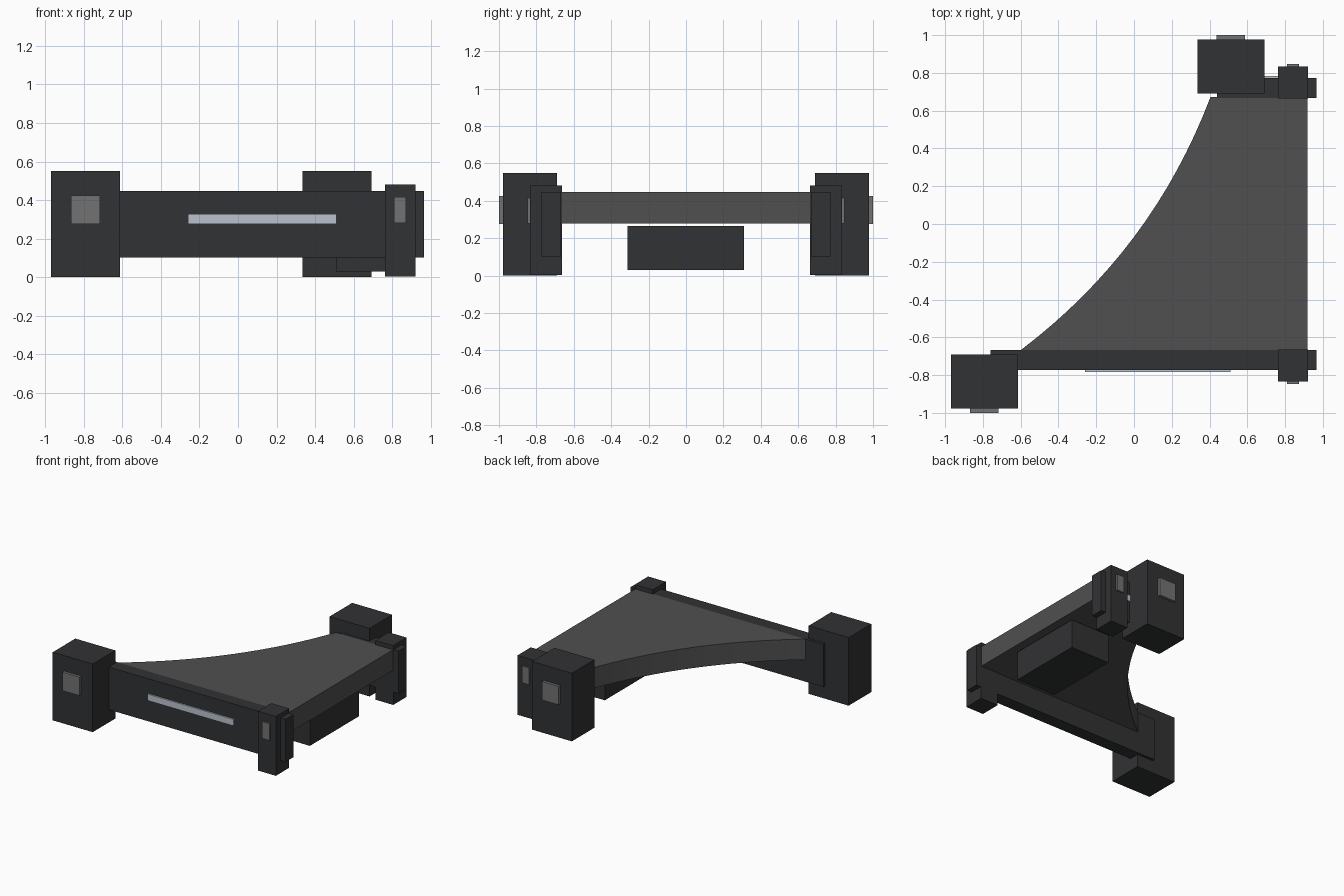
import bpy, bmesh

if "Cube" in bpy.data.objects:
    bpy.data.objects.remove(bpy.data.objects["Cube"])


def material(name, r, g, b):
    m = bpy.data.materials.new(name)
    m.diffuse_color = (r, g, b, 1)
    m.use_nodes = True
    m.node_tree.nodes["Principled BSDF"].inputs["Base Color"].default_value = m.diffuse_color
    return m


DARK = material("dark", 0.031, 0.032, 0.034)
GREY = material("deck_grey", 0.08, 0.08, 0.082)
PLATE = material("plate_grey", 0.17, 0.17, 0.17)
LIGHT = material("light_strip", 0.5, 0.54, 0.62)


def prism(name, outline, z0, z1, mat):
    """Extrude a flat outline from z0 up to z1."""
    bm = bmesh.new()
    face = bm.faces.new([bm.verts.new((x, y, z0)) for x, y in outline])
    top = bmesh.ops.extrude_face_region(bm, geom=[face])["geom"]
    bmesh.ops.translate(bm, vec=(0, 0, z1 - z0),
                        verts=[v for v in top if isinstance(v, bmesh.types.BMVert)])
    bmesh.ops.recalc_face_normals(bm, faces=bm.faces)
    mesh = bpy.data.meshes.new(name)
    bm.to_mesh(mesh)
    bm.free()
    mesh.materials.append(mat)
    obj = bpy.data.objects.new(name, mesh)
    bpy.context.collection.objects.link(obj)
    return obj


def box(name, x0, x1, y0, y1, z0, z1, mat):
    return prism(name, [(x0, y0), (x1, y0), (x1, y1), (x0, y1)], z0, z1, mat)


# Both sides share the same parts; only the x positions differ
sides = [("front", -1, -0.97, -0.76, (-0.26, 0.51)),
         ("back", 1, 0.335, 0.44, (0.59, 0.82))]
for side, s, post_x, beam_x, strip in sides:
    # Large post with its square plate
    box(side + "_large_post", post_x, post_x + 0.357, s * 0.69, s * 0.978, 0, 0.55, DARK)
    box(side + "_large_plate", post_x + 0.103, post_x + 0.253, s * 0.97, s * 1.0, 0.275, 0.425, PLATE)
    # Small post with its narrow plate
    box(side + "_small_post", 0.762, 0.922, s * 0.664, s * 0.834, 0.003, 0.482, DARK)
    box(side + "_small_plate", 0.81, 0.873, s * 0.82, s * 0.848, 0.28, 0.415, PLATE)
    # Side beam and its light strip
    box(side + "_beam", beam_x, 0.965, s * 0.668, s * 0.772, 0.103, 0.447, DARK)
    box(side + "_light_strip", *strip, s * 0.76, s * 0.784, 0.276, 0.328, LIGHT)

# Deck with a concave curved left edge
a, c, b = (-0.6, -0.668), (0.098, -0.139), (0.405, 0.673)
N = 16
edge = []
for i in range(N + 1):
    t = i / N
    edge.append(tuple((1 - t) ** 2 * a[k] + 2 * t * (1 - t) * c[k] + t * t * b[k] for k in (0, 1)))
prism("deck", edge + [(0.918, 0.673), (0.918, -0.668)], 0.28, 0.447, GREY)

# Box hanging under the deck
box("under_box", 0.508, 0.862, -0.314, 0.31, 0.03, 0.266, DARK)
